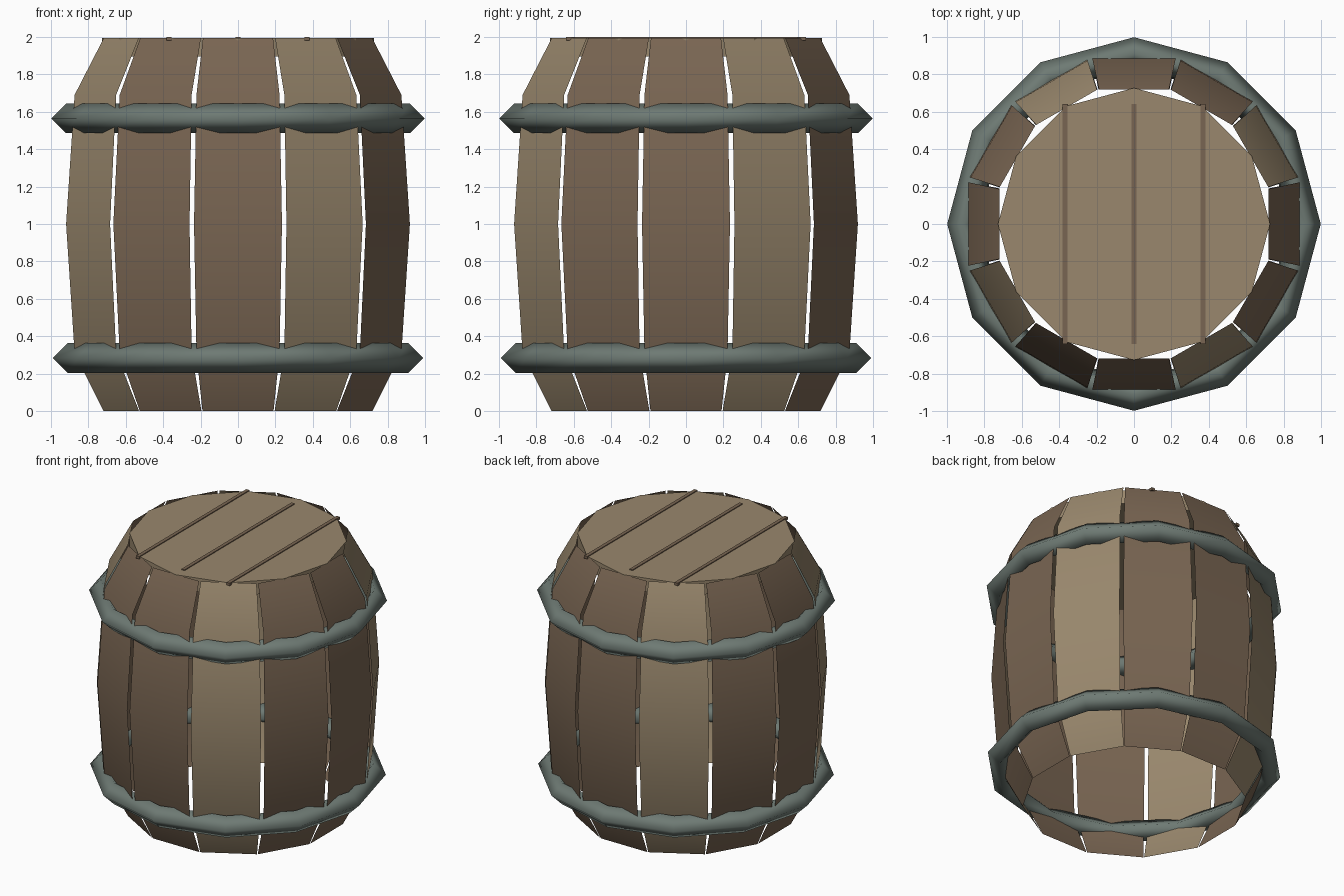
import bpy, bmesh, math
from mathutils import Matrix, Vector

cube = bpy.data.objects.get("Cube")
if cube:
    bpy.data.objects.remove(cube)


def material(name, color):
    m = bpy.data.materials.new(name)
    m.use_nodes = True
    rgba = (*color, 1)
    m.diffuse_color = rgba
    m.node_tree.nodes["Principled BSDF"].inputs["Base Color"].default_value = rgba
    return m


light_wood = material("light wood", (0.32, 0.245, 0.153))
dark_wood = material("dark wood", (0.19, 0.13, 0.084))
iron = material("grey green iron", (0.156, 0.195, 0.174))


def add_object(name, bm, mat, smooth=False):
    mesh = bpy.data.meshes.new(name)
    bm.to_mesh(mesh)
    bm.free()
    mesh.materials.append(mat)
    for p in mesh.polygons:
        p.use_smooth = smooth
    obj = bpy.data.objects.new(name, mesh)
    bpy.context.collection.objects.link(obj)
    return obj


SIDES = 12
TOP = 1.994

# Staves: bowed thin planks, rows of (height, radius, half width)
PROFILE = [(0, 0.72, 0.19), (0.31, 0.88, 0.222), (1, 0.925, 0.235),
           (1.69, 0.88, 0.222), (TOP, 0.72, 0.187)]


def stave(index):
    bm = bmesh.new()
    turn = Matrix.Rotation(math.tau * index / SIDES, 4, 'Z')
    rows = [[bm.verts.new(turn @ Vector((r, s * w, z))) for s in (-1, 1)]
            for z, r, w in PROFILE]
    for low, high in zip(rows, rows[1:]):
        bm.faces.new((low[0], low[1], high[1], high[0]))
    mat = light_wood if index % 3 == 1 else dark_wood
    add_object(f"stave_{index + 1}", bm, mat, True)


for i in range(SIDES):
    stave(i)


# Hoops: twelve-sided rings with a diamond section
def hoop(name, z, radius, half):
    bm = bmesh.new()
    section = [(half, 0), (0, half), (-half, 0), (0, -half)]
    rings = []
    for i in range(SIDES):
        a = math.tau * i / SIDES
        rings.append([bm.verts.new(((radius + dr) * math.cos(a),
                                    (radius + dr) * math.sin(a), z + dz))
                      for dr, dz in section])
    for i, ring in enumerate(rings):
        following = rings[(i + 1) % SIDES]
        for j in range(4):
            k = (j + 1) % 4
            bm.faces.new((ring[j], following[j], following[k], ring[k]))
    bmesh.ops.recalc_face_normals(bm, faces=bm.faces)
    add_object(name, bm, iron, True)


hoop("upper_hoop", 1.565, 0.918, 0.08)
hoop("lower_hoop", 0.284, 0.91, 0.08)

# Lid: twelve-sided disc with corners at the stave centres
bm = bmesh.new()
corners = [Matrix.Rotation(math.tau * i / SIDES, 3, 'Z') @ Vector((0.727, 0, TOP))
           for i in range(SIDES)]
face = bm.faces.new([bm.verts.new(c) for c in corners])
bottom = bmesh.ops.extrude_face_region(bm, geom=[face], use_keep_orig=True)
bmesh.ops.translate(bm, vec=(0, 0, -0.1),
                    verts=[v for v in bottom["geom"] if isinstance(v, bmesh.types.BMVert)])
bmesh.ops.recalc_face_normals(bm, faces=bm.faces)
add_object("lid", bm, light_wood)

# Lid strips: thin dark seams between the boards
for label, x in (("right", -0.368), ("middle", 0), ("left", 0.368)):
    bm = bmesh.new()
    bmesh.ops.create_cube(bm, size=1)
    bmesh.ops.scale(bm, vec=(0.026, 1.28, 0.02), verts=bm.verts)
    bmesh.ops.translate(bm, vec=(x, 0, 1.99), verts=bm.verts)
    add_object(f"{label}_lid_strip", bm, dark_wood)
